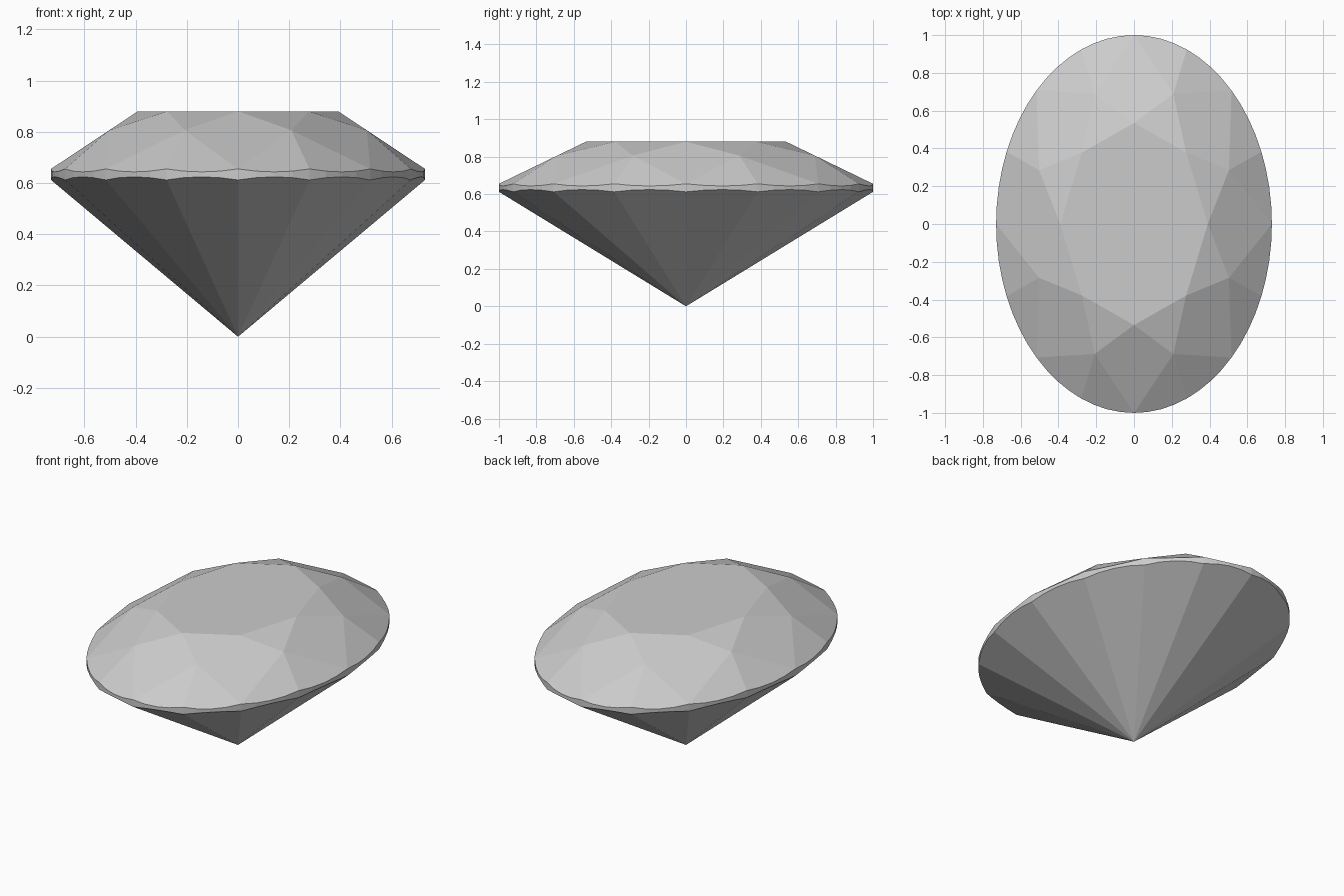
import bpy, bmesh
from math import sin, cos, radians, pi

if "Cube" in bpy.data.objects:
    bpy.data.objects.remove(bpy.data.objects["Cube"])

HALF_W, HALF_L = 0.73, 1.0
SEG = 64                      # girdle segments, four per main facet
TABLE_R, TABLE_Z = 0.535, 0.88
MID_R, MID_Z = 0.745, 0.806
TOP_Z, LOW_Z = 0.655, 0.612   # girdle edges at the facet corners

bm = bmesh.new()


def point(r, angle, z):
    return bm.verts.new((HALF_W * r * sin(angle), HALF_L * r * cos(angle), z))


# Rings: table corners, star points and scalloped girdle edges
half = radians(11.25)
slope = (TOP_Z - MID_Z) / (cos(half) * (1 - MID_R))
table = [point(TABLE_R, i * pi / 4, TABLE_Z) for i in range(8)]
mid = [point(MID_R, (i + 0.5) * pi / 4, MID_Z) for i in range(8)]
upper, lower = [], []
for i in range(SEG):
    a = 2 * pi * i / SEG
    off = (i % 4 - 2) * 2 * pi / SEG      # angle from the facet centre
    upper.append(point(1, a, TOP_Z + slope * (cos(off) - cos(half))))
    lower.append(point(1, a, LOW_Z * cos(off) / cos(half)))
culet = bm.verts.new((0, 0, 0))

# Crown: table, kites, stars and upper girdle facets
bm.faces.new(table)
for i in range(8):
    j = (i + 1) % 8
    bm.faces.new((table[i], mid[i - 1], upper[i * 8], mid[i]))
    bm.faces.new((table[i], mid[i], table[j]))
    for start in (i * 8, i * 8 + 4):
        arc = [upper[(start + k) % SEG] for k in range(5)]
        bm.faces.new([mid[i]] + arc)

# Girdle band
for i in range(SEG):
    j = (i + 1) % SEG
    bm.faces.new((upper[i], lower[i], lower[j], upper[j]))

# Pavilion: sixteen flat facets meeting at the point
for i in range(0, SEG, 4):
    bm.faces.new([culet] + [lower[(i + k) % SEG] for k in range(5)])

bmesh.ops.recalc_face_normals(bm, faces=bm.faces)
mesh = bpy.data.meshes.new("oval_gem")
bm.to_mesh(mesh)
bm.free()
gem = bpy.data.objects.new("oval_gem", mesh)
bpy.context.collection.objects.link(gem)
